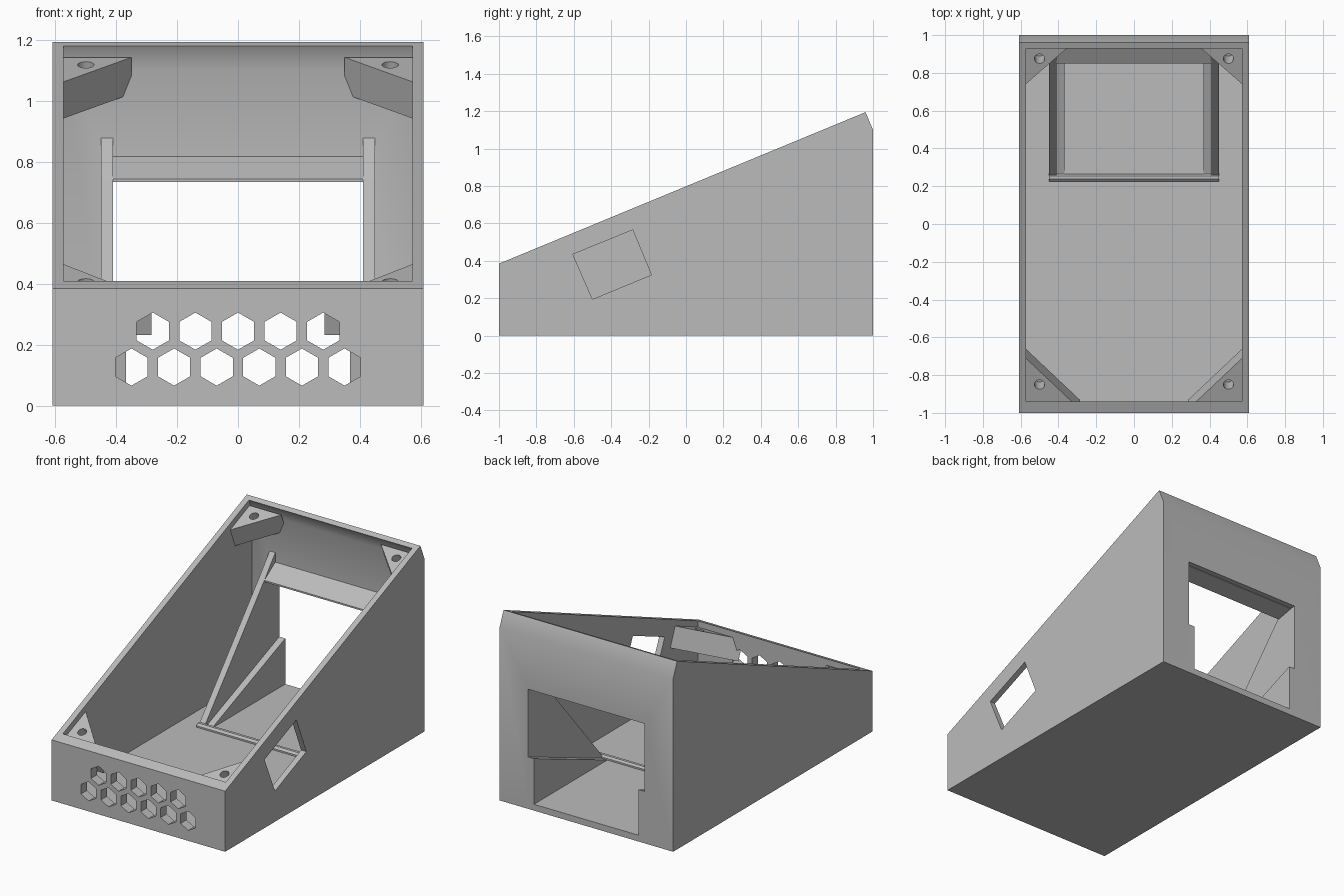
import bpy, bmesh, math
from mathutils import Vector

cube = bpy.data.objects.get("Cube")
if cube:
    bpy.data.objects.remove(cube, do_unlink=True)

grey = bpy.data.materials.new("plain grey")
grey.use_nodes = True
grey.diffuse_color = (0.5, 0.5, 0.5, 1)
grey.node_tree.nodes["Principled BSDF"].inputs["Base Color"].default_value = (0.5, 0.5, 0.5, 1)

SLOPE = math.atan2(0.81, 1.96)
NORMAL = Vector((0, -math.sin(SLOPE), math.cos(SLOPE)))


def rim_z(y):
    return 0.385 + (y + 1) * math.tan(SLOPE)


def extrude(name, loop, offset):
    """Solid made by sweeping a closed loop of points along an offset."""
    bm = bmesh.new()
    face = bm.faces.new([bm.verts.new(p) for p in loop])
    swept = bmesh.ops.extrude_face_region(bm, geom=[face])["geom"]
    verts = [g for g in swept if isinstance(g, bmesh.types.BMVert)]
    bmesh.ops.translate(bm, verts=verts, vec=Vector(offset))
    bmesh.ops.recalc_face_normals(bm, faces=bm.faces)
    mesh = bpy.data.meshes.new(name)
    bm.to_mesh(mesh)
    bm.free()
    mesh.materials.append(grey)
    obj = bpy.data.objects.new(name, mesh)
    bpy.context.collection.objects.link(obj)
    return obj


def side_profile(name, profile, x0, x1):
    """Solid from a (y, z) outline between two x positions."""
    return extrude(name, [(x0, y, z) for y, z in profile], (x1 - x0, 0, 0))


def cut(obj, cutter):
    """Subtract the cutter, bake the result and drop the cutter."""
    cutter.hide_render = True
    mod = obj.modifiers.new("cut", "BOOLEAN")
    mod.operation, mod.solver, mod.object = "DIFFERENCE", "EXACT", cutter
    graph = bpy.context.evaluated_depsgraph_get()
    baked = bpy.data.meshes.new_from_object(obj.evaluated_get(graph))
    obj.modifiers.clear()
    obj.data = baked
    bpy.data.objects.remove(cutter, do_unlink=True)


# Sloped open-topped case
case = side_profile("case_shell", [(-1, 0), (-1, 0.385), (0.96, 1.195), (1, 1.1), (1, 0)], -0.61, 0.61)
lip = Vector((0, 0.928, rim_z(0.928)))
above = lip + NORMAL * 0.4
below = lip - NORMAL * (0.032 / math.sin(SLOPE))
cut(case, side_profile("cavity_cutter",
                       [(-0.94, 0.04), (-0.94, 1.55), (above.y, above.z), (lip.y, lip.z),
                        (below.y, below.z), (0.96, 0.04)], -0.573, 0.573))

# Rear window and tilted side window
cut(case, side_profile("rear_cutter", [(0.9, 0.04), (0.9, 0.76), (1.1, 0.76), (1.1, 0.04)], -0.41, 0.41))
cut(case, side_profile("side_cutter",
                       [(-0.605, 0.435), (-0.285, 0.565), (-0.185, 0.325), (-0.5, 0.195)], 0.5, 0.7))

# Honeycomb vents in the front
for count, z in ((5, 0.245), (6, 0.127)):
    for i in range(count):
        x = (i - (count - 1) / 2) * 0.14
        ring = [(x + 0.061 * math.sin(k * math.pi / 3), -1.1, z + 0.061 * math.cos(k * math.pi / 3))
                for k in range(6)]
        cut(case, extrude("vent_cutter", ring, (0, 0.2, 0)))

bpy.ops.object.select_all(action="DESELECT")
case.select_set(True)
bpy.context.view_layer.objects.active = case
bpy.ops.object.shade_smooth_by_angle(angle=math.radians(30))

# Screw brackets in the four corners, square to the sloped rim
brackets = {
    "front": ([(0.59, -0.694), (0.573, -0.71), (0.285, -0.982), (0.59, -0.982)], -0.85),
    "back": ([(0.59, 0.725), (0.573, 0.74), (0.35, 0.935), (0.59, 0.935)], 0.875),
}
for end, (outline, hole_y) in brackets.items():
    for side, sign in (("left", 1), ("right", -1)):
        loop = [(sign * x, y, rim_z(y) - 0.04) for x, y in outline]
        bracket = extrude(f"{end}_{side}_bracket", loop, NORMAL * -0.13)
        centre = Vector((sign * 0.5, hole_y, rim_z(hole_y) - 0.04)) + NORMAL * 0.02
        across = Vector((1, 0, 0))
        along = NORMAL.cross(across)
        ring = [centre + 0.027 * (across * math.cos(a) + along * math.sin(a))
                for a in (k * math.tau / 24 for k in range(24))]
        cut(bracket, extrude("screw_cutter", ring, NORMAL * -0.12))

# Cradle behind the rear window: side panels, inner ledges, shelf and floor bar
for side, sign in (("left", 1), ("right", -1)):
    side_profile(f"{side}_cradle_panel", [(0.235, 0.03), (0.85, 0.745), (0.965, 0.885), (0.965, 0.03)],
                 sign * 0.41, sign * 0.45)
    side_profile(f"{side}_cradle_ledge", [(0.25, 0.035), (1, 0.33), (1, 0.035)], sign * 0.368, sign * 0.41)
side_profile("cradle_shelf", [(0.85, 0.735), (0.85, 0.745), (0.965, 0.822), (0.965, 0.757)], -0.45, 0.45)
side_profile("cradle_bar", [(0.225, 0.03), (0.225, 0.05), (0.238, 0.062), (0.255, 0.062), (0.265, 0.05),
                            (0.265, 0.03)], -0.45, 0.45)
